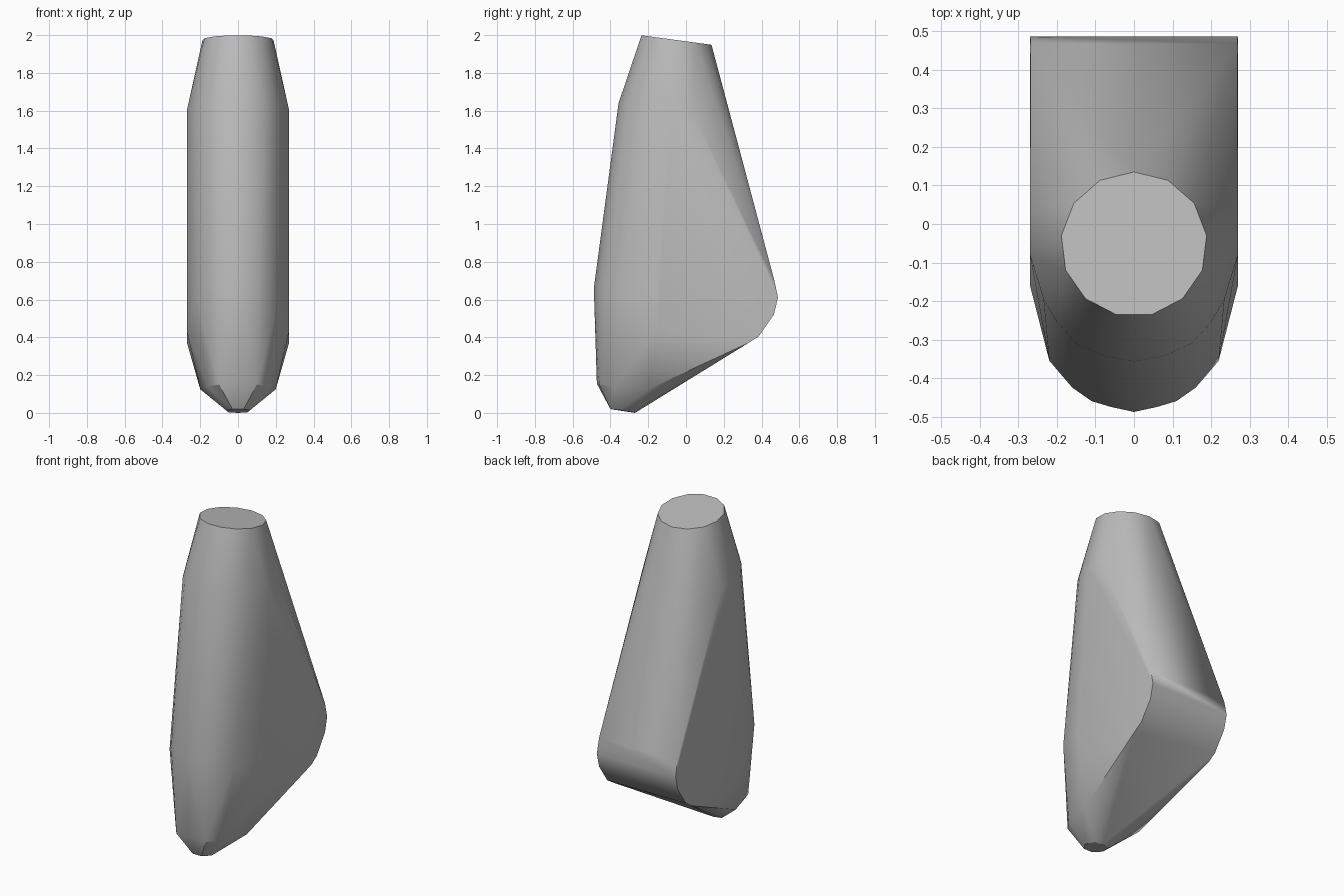
import bpy, bmesh, math

cube = bpy.data.objects.get("Cube")
if cube:
    bpy.data.objects.remove(cube, do_unlink=True)

# Material
grey = bpy.data.materials.new("mid_grey")
grey.use_nodes = True
colour = (0.5, 0.5, 0.5, 1)
grey.diffuse_color = colour
grey.node_tree.nodes["Principled BSDF"].inputs["Base Color"].default_value = colour

bm = bmesh.new()


def mirrored(points):
    """Add each point on both sides of the centre plane."""
    for x, y, z in points:
        for side in ((1, -1) if x else (1,)):
            bm.verts.new((side * x, y, z))


# Slanted round top
for i in range(13):
    a = 2 * math.pi * i / 13 + math.pi / 2
    y = -0.053 + 0.188 * math.sin(a)
    bm.verts.new((0.19 * math.cos(a), y, 1.967 - 0.135 * y))

# Shoulder: rounded front and flat sides
mirrored([(0, -0.357, 1.64), (0.08, -0.342, 1.64), (0.15, -0.31, 1.635),
          (0.2, -0.255, 1.63), (0.235, -0.195, 1.625), (0.27, -0.08, 1.605),
          (0.27, 0.03, 1.6)])

# Belly: widest part of the rounded front
mirrored([(0, -0.488, 0.66), (0.06, -0.475, 0.66), (0.11, -0.46, 0.66),
          (0.16, -0.425, 0.65), (0.22, -0.355, 0.6), (0.27, -0.16, 0.6),
          (0.27, -0.15, 0.43)])

# Rounded lower back edge
mirrored([(0.268, 0.468, 0.7), (0.27, 0.487, 0.61), (0.27, 0.465, 0.52),
          (0.27, 0.385, 0.405), (0.27, 0.33, 0.37)])

# Lower rim and small flat foot
mirrored([(0, -0.472, 0.155), (0.1, -0.46, 0.15), (0.16, -0.38, 0.14),
          (0.2, -0.2, 0.125), (0.03, -0.4, 0.02), (0.065, -0.35, 0.015),
          (0.05, -0.28, 0.003), (0, -0.27, 0)])

# Wrap a faceted skin around the sections
bmesh.ops.convex_hull(bm, input=bm.verts)
bmesh.ops.delete(bm, geom=[v for v in bm.verts if not v.link_faces], context="VERTS")
bmesh.ops.dissolve_limit(bm, angle_limit=math.radians(1), verts=bm.verts, edges=bm.edges)
bmesh.ops.recalc_face_normals(bm, faces=bm.faces)

mesh = bpy.data.meshes.new("tapered_body")
bm.to_mesh(mesh)
bm.free()
mesh.materials.append(grey)
body = bpy.data.objects.new("tapered_body", mesh)
bpy.context.collection.objects.link(body)

# Smooth the rounded front, keep the corners sharp
bpy.context.view_layer.objects.active = body
body.select_set(True)
bpy.ops.object.shade_smooth_by_angle(angle=math.radians(30))
